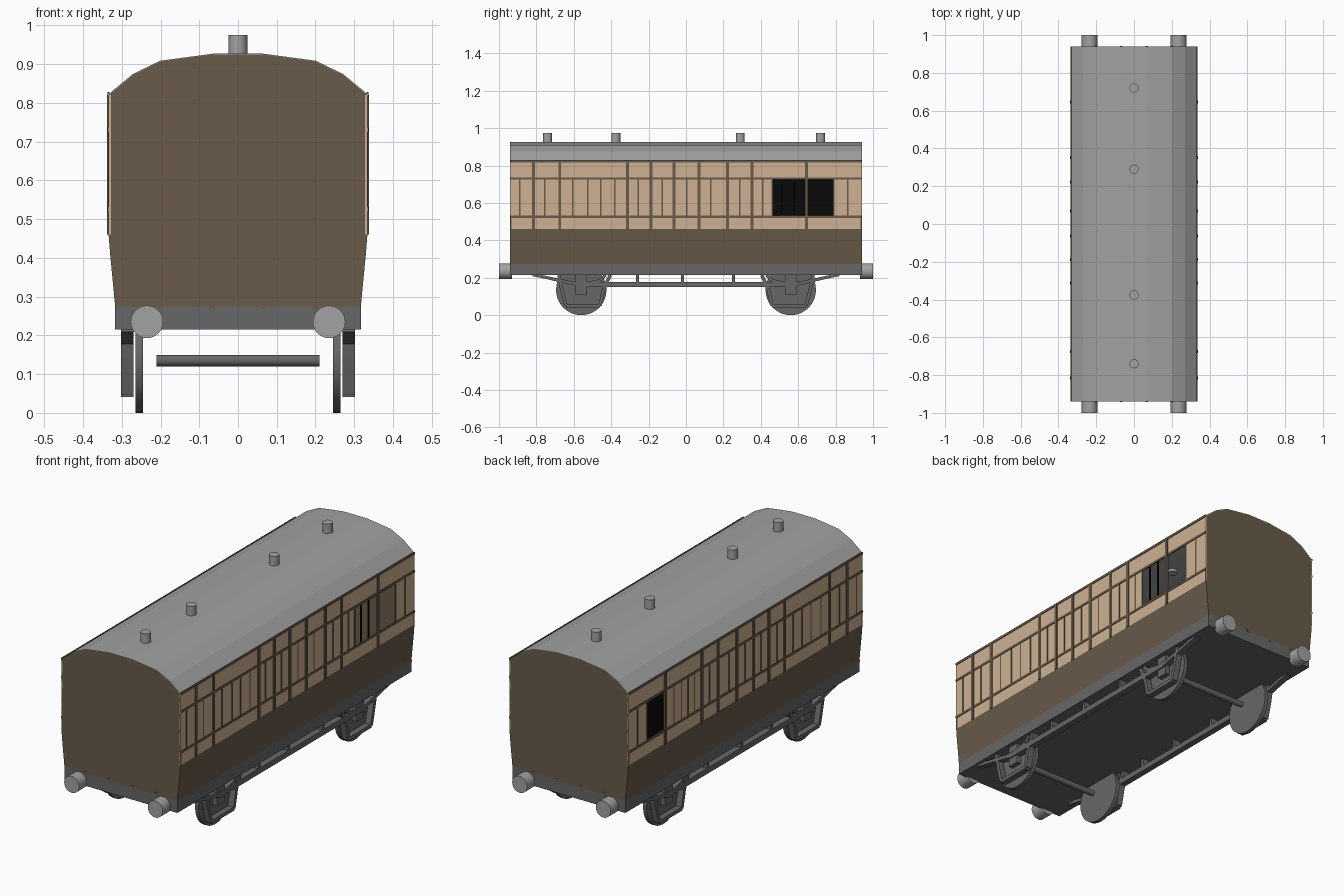
import bpy, bmesh, math
from mathutils import Vector, Matrix

cube = bpy.data.objects.get("Cube")
if cube:
    bpy.data.objects.remove(cube, do_unlink=True)


def material(name, r, g, b):
    m = bpy.data.materials.new(name)
    m.use_nodes = True
    m.diffuse_color = (r, g, b, 1)
    m.node_tree.nodes["Principled BSDF"].inputs["Base Color"].default_value = (r, g, b, 1)
    return m


BROWN = material("brown paint", .14, .105, .068)
CREAM = material("cream paint", .61, .44, .29)
LIGHT = material("light grey", .36, .36, .36)
DARK = material("dark grey", .135, .135, .135)
BLACK = material("black", .003, .003, .003)

END = .94
SIDE = .334


def finish(name, bm, *mats):
    bmesh.ops.recalc_face_normals(bm, faces=bm.faces)
    mesh = bpy.data.meshes.new(name)
    bm.to_mesh(mesh)
    bm.free()
    for m in mats:
        mesh.materials.append(m)
    ob = bpy.data.objects.new(name, mesh)
    bpy.context.collection.objects.link(ob)
    return ob


def add_box(bm, x0, x1, y0, y1, z0, z1):
    centre = Vector(((x0 + x1) / 2, (y0 + y1) / 2, (z0 + z1) / 2))
    size = (abs(x1 - x0), abs(y1 - y0), abs(z1 - z0), 1)
    bmesh.ops.create_cube(bm, size=1, matrix=Matrix.Translation(centre) @ Matrix.Diagonal(size))


def box(name, mat, *bounds):
    bm = bmesh.new()
    add_box(bm, *bounds)
    return finish(name, bm, mat)


def add_bar(bm, a, b, x0, x1, t):
    """Bar in the y-z plane from a to b with thickness t."""
    (ya, za), (yb, zb) = a, b
    d = Vector((0, yb - ya, zb - za))
    mid = Vector(((x0 + x1) / 2, (ya + yb) / 2, (za + zb) / 2))
    rot = Matrix.Rotation(math.atan2(d.z, d.y), 4, 'X')
    size = Matrix.Diagonal((abs(x1 - x0), d.length, t, 1))
    bmesh.ops.create_cube(bm, size=1, matrix=Matrix.Translation(mid) @ rot @ size)


def cylinder(name, mat, centre, radius, depth, axis, sides=32):
    bm = bmesh.new()
    bmesh.ops.create_cone(bm, cap_ends=True, segments=sides, radius1=radius,
                          radius2=radius, depth=depth)
    turn = Vector((0, 0, 1)).rotation_difference(Vector(axis)).to_matrix().to_4x4()
    bm.transform(Matrix.Translation(centre) @ turn)
    ob = finish(name, bm, mat)
    for f in ob.data.polygons:
        f.use_smooth = len(f.vertices) == 4
    for e in ob.data.edges:
        v = [ob.data.vertices[i].co for i in e.vertices]
        along = abs((v[1] - v[0]).dot(Vector(axis)))
        e.use_edge_sharp = along < depth / 2
    return ob


def thicken(ob, amount):
    mod = ob.modifiers.new("thickness", 'SOLIDIFY')
    mod.thickness = amount
    mod.offset = 0


# Half cross-section, bottom to top
wall = [(.317, .275), (.33, .41), (SIDE, .46), (SIDE, .53), (SIDE, .73), (SIDE, .82)]
crown = [(SIDE, .82), (.27, .873), (.2, .907), (.065, .925)]


# Side walls with window openings, coloured by height
def side_wall(name, s, opening):
    ys = [-END, .46, .645, .79, END]
    bm = bmesh.new()
    grid = [[bm.verts.new((s * (x - .003), y, z)) for x, z in wall] for y in ys]
    for i in range(len(ys) - 1):
        for j in range(len(wall) - 1):
            if j == 3 and opening[0] < (ys[i] + ys[i + 1]) / 2 < opening[1]:
                continue
            f = bm.faces.new((grid[i][j], grid[i + 1][j], grid[i + 1][j + 1], grid[i][j + 1]))
            f.material_index = 1 if j >= 2 else 0
    thicken(finish(name, bm, BROWN, CREAM), .006)


side_wall("left_wall", 1, (.46, .79))
side_wall("right_wall", -1, (.645, .79))

# End walls
outline = wall + crown[1:]
outline = outline + [(-x, z) for x, z in reversed(outline)]
for name, y in (("front_wall", -END + .004), ("back_wall", END - .004)):
    bm = bmesh.new()
    bm.faces.new([bm.verts.new((x, y, z)) for x, z in outline])
    thicken(finish(name, bm, BROWN), .008)

# Roof
arch = crown + [(-x, z) for x, z in reversed(crown)]
bm = bmesh.new()
rows = [[bm.verts.new((x, y, z)) for x, z in arch] for y in (-END, END)]
for i in range(len(arch) - 1):
    bm.faces.new((rows[0][i], rows[0][i + 1], rows[1][i + 1], rows[1][i]))
thicken(finish("roof", bm, LIGHT), .004)

# Roof vents
for i, y in enumerate((-.74, -.375, .29, .72)):
    cylinder(f"roof_vent_{i + 1}", LIGHT, (0, y, .9425), .024, .065, (0, 0, 1), 24)

# Side mouldings: rails, tall posts and short battens
posts = (-.815, -.675, -.312, -.187, -.063, .07, .222, .352, .645)
battens = (-.89, -.755, -.605, -.525, -.455, -.382, -.255, -.127, .003, .132, .287, .41, .46, .79, .865)
for s, side in ((1, "left"), (-1, "right")):
    bm = bmesh.new()
    x0, x1 = s * (SIDE - .003), s * (SIDE + .004)
    for z0, z1 in ((.52, .532), (.725, .737), (.816, .828)):
        add_box(bm, x0, s * (SIDE + .003), -END, END, z0, z1)
    for y in posts:
        add_box(bm, x0, x1, y - .008, y + .008, .46, .82)
    extra = (.515, .575) if s < 0 else ()
    for y in battens + extra:
        add_box(bm, x0, s * (SIDE + .002), y - .004, y + .004, .53, .73)
    finish(side + "_mouldings", bm, BROWN)

# Window bars and dark lining behind the far window
bm = bmesh.new()
for y in (.515, .575):
    add_box(bm, SIDE - .006, SIDE - .001, y - .004, y + .004, .53, .73)
finish("window_bars", bm, BLACK)
box("window_lining", BLACK, -.327, -.32, .45, .8, .52, .74)

# Chassis and small end brackets
box("chassis", DARK, -.317, .317, -END, END, .215, .284)
bm = bmesh.new()
for s in (-1, 1):
    for x in (-.2, -.067, .067, .2):
        add_box(bm, x - .007, x + .007, s * (END - .01), s * (END + .002), .27, .288)
finish("end_brackets", bm, BROWN)

# Buffers, wheels and axles
for e, end in ((-1, "front"), (1, "back")):
    for s, side in ((1, "left"), (-1, "right")):
        cylinder(f"{end}_{side}_buffer", LIGHT, (s * .235, e * .965, .235), .042, .07, (0, 1, 0))
        cylinder(f"{end}_{side}_wheel", DARK, (s * .255, e * .56, .135), .135, .02, (1, 0, 0))
    cylinder(f"{end}_axle", DARK, (0, e * .56, .135), .015, .42, (1, 0, 0), 16)

# Axle guards, springs and truss rods
for s, side in ((1, "left"), (-1, "right")):
    x0, x1 = s * .27, s * .302
    bm = bmesh.new()
    for e in (-1, 1):
        def path(points, t):
            for (ya, za), (yb, zb) in zip(points, points[1:]):
                add_bar(bm, (e * ya, za), (e * yb, zb), x0, x1, t)
        path([(.68, .215), (.665, .14), (.642, .05), (.46, .05), (.44, .14), (.405, .215)], .018)
        path([(.82, .217), (.67, .185), (.56, .163), (.46, .185), (.43, .215)], .016)
        path([(.8, .212), (.57, .158)], .012)
        add_box(bm, x0, s * .295, e * .53, e * .59, .11, .215)
    finish(side + "_axle_guards", bm, DARK)

    bm = bmesh.new()
    add_box(bm, x0, x1, -.58, .58, .15, .178)
    for y in (-.26, -.02, .255):
        add_box(bm, x0, x1, y - .008, y + .008, .17, .22)
    finish(side + "_truss_rod", bm, DARK)
